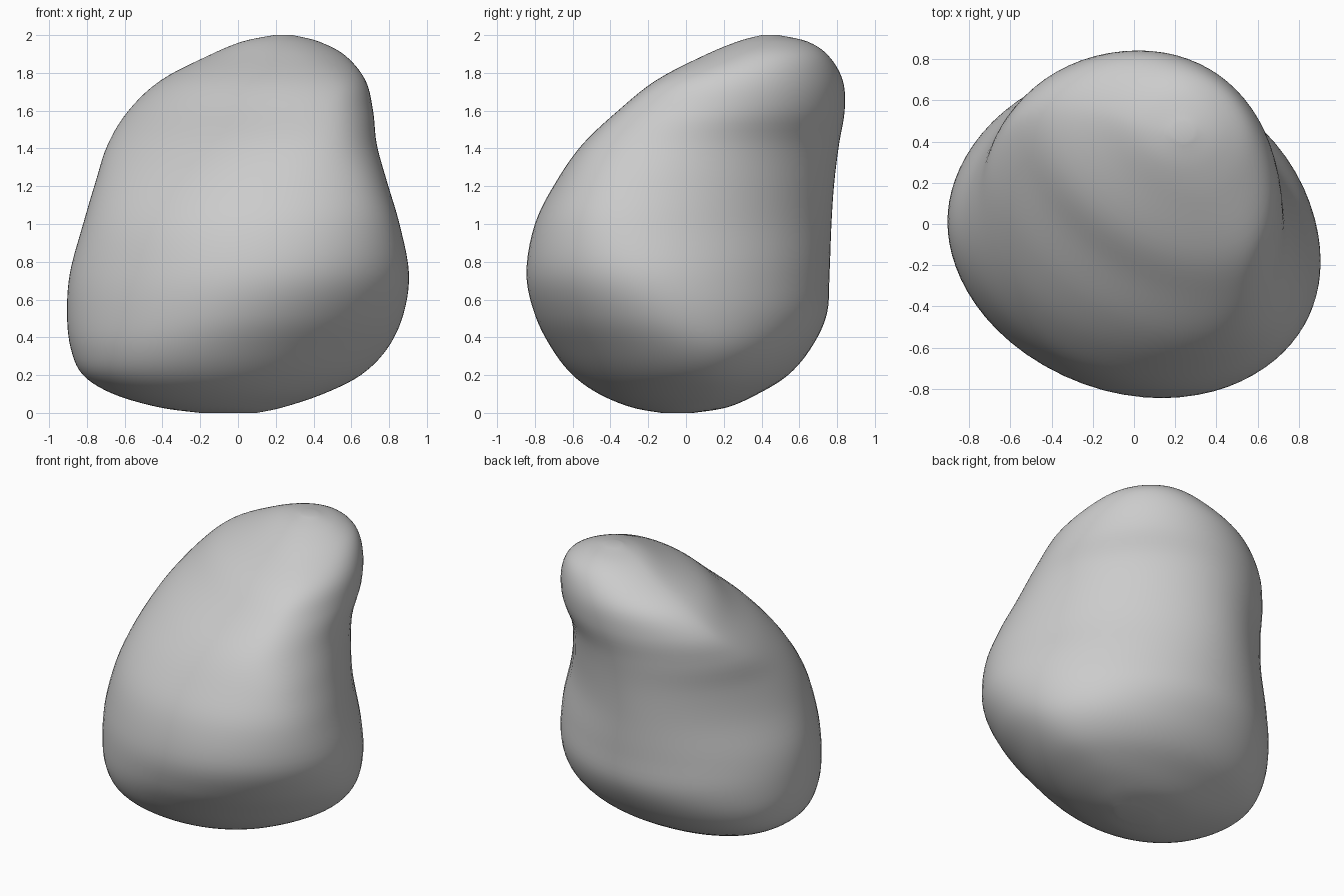
import bpy, bmesh
from math import sin, cos, pi, sqrt

if "Cube" in bpy.data.objects:
    bpy.data.objects.remove(bpy.data.objects["Cube"])

# Level sections: z, left, right, front, back extents,
# then bulge (+) or flattening (-) at back-right, back-left, front-left, front-right
LEVELS = [
    (0.00, -0.20, 0.10, -0.13, 0.04, 0, 0, 0, 0),
    (0.03, -0.42, 0.24, -0.29, 0.22, .01, .01, .01, -.02),
    (0.10, -0.66, 0.45, -0.46, 0.38, .03, .02, .01, -.03),
    (0.20, -0.82, 0.65, -0.60, 0.54, .02, .02, .01, -.05),
    (0.34, -0.885, 0.79, -0.71, 0.66, 0, .02, 0, -.04),
    (0.52, -0.905, 0.875, -0.80, 0.745, -.04, .01, -.03, .01),
    (0.74, -0.89, 0.905, -0.845, 0.76, -.075, .01, -.06, .06),
    (1.00, -0.82, 0.855, -0.80, 0.77, -.10, .01, -.06, .10),
    (1.22, -0.755, 0.79, -0.69, 0.785, -.09, .02, -.08, .12),
    (1.42, -0.69, 0.735, -0.55, 0.81, -.07, .04, -.13, .12),
    (1.60, -0.58, 0.715, -0.36, 0.84, -.045, .055, -.15, .11),
    (1.76, -0.41, 0.675, -0.16, 0.83, -.04, .05, -.11, .09),
    (1.89, -0.16, 0.57, 0.09, 0.755, -.02, .02, -.06, .03),
    (1.965, 0.02, 0.43, 0.27, 0.645, -.01, 0, -.02, .01),
    (2.00, 0.19, 0.29, 0.40, 0.49, 0, 0, 0, 0),
]
SIDES, STEPS = 72, 5


def catmull(p0, p1, p2, p3, t):
    return [0.5 * (2 * b + (c - a) * t + (2 * a - 5 * b + 4 * c - d) * t * t
                   + (3 * b - a - 3 * c + d) * t ** 3)
            for a, b, c, d in zip(p0, p1, p2, p3)]


def support(row, t):
    """Distance from the axis to the section's tangent line facing angle t."""
    _, l, r, f, b, br, bl, fl, fr = row
    h = (l + r) / 2 * cos(t) + (f + b) / 2 * sin(t)
    h += sqrt(((r - l) / 2 * cos(t)) ** 2 + ((b - f) / 2 * sin(t)) ** 2)
    h += (br + bl + fl + fr) / 8 * (1 - cos(4 * t))
    s = sin(2 * t)
    h += s * ((br - bl + fl - fr) / 4 + (br - fl) / 2 * cos(t - pi / 4)
              - (bl - fr) / 2 * cos(t - 3 * pi / 4))
    return h


def section(row):
    pts = []
    for i in range(SIDES):
        t = 2 * pi * i / SIDES
        h = support(row, t)
        d = (support(row, t + 1e-3) - support(row, t - 1e-3)) / 2e-3
        pts.append((h * cos(t) - d * sin(t), h * sin(t) + d * cos(t), row[0]))
    return pts


# Smoothly interpolated stack of sections
rows = []
n = len(LEVELS)
for i in range(n - 1):
    quad = [LEVELS[max(0, min(n - 1, i + k))] for k in (-1, 0, 1, 2)]
    rows += [catmull(*quad, s / STEPS) for s in range(STEPS)]
rows.append(list(LEVELS[-1]))

# Boulder skin
bm = bmesh.new()
rings = [[bm.verts.new(p) for p in section(r)] for r in rows]
for a, b in zip(rings, rings[1:]):
    for i in range(SIDES):
        j = (i + 1) % SIDES
        bm.faces.new((a[i], a[j], b[j], b[i]))
bm.faces.new(rings[0][::-1])
bm.faces.new(rings[-1])
bmesh.ops.recalc_face_normals(bm, faces=bm.faces[:])
for f in bm.faces:
    f.smooth = True
mesh = bpy.data.meshes.new("boulder")
bm.to_mesh(mesh)
bm.free()
boulder = bpy.data.objects.new("boulder", mesh)
bpy.context.collection.objects.link(boulder)
